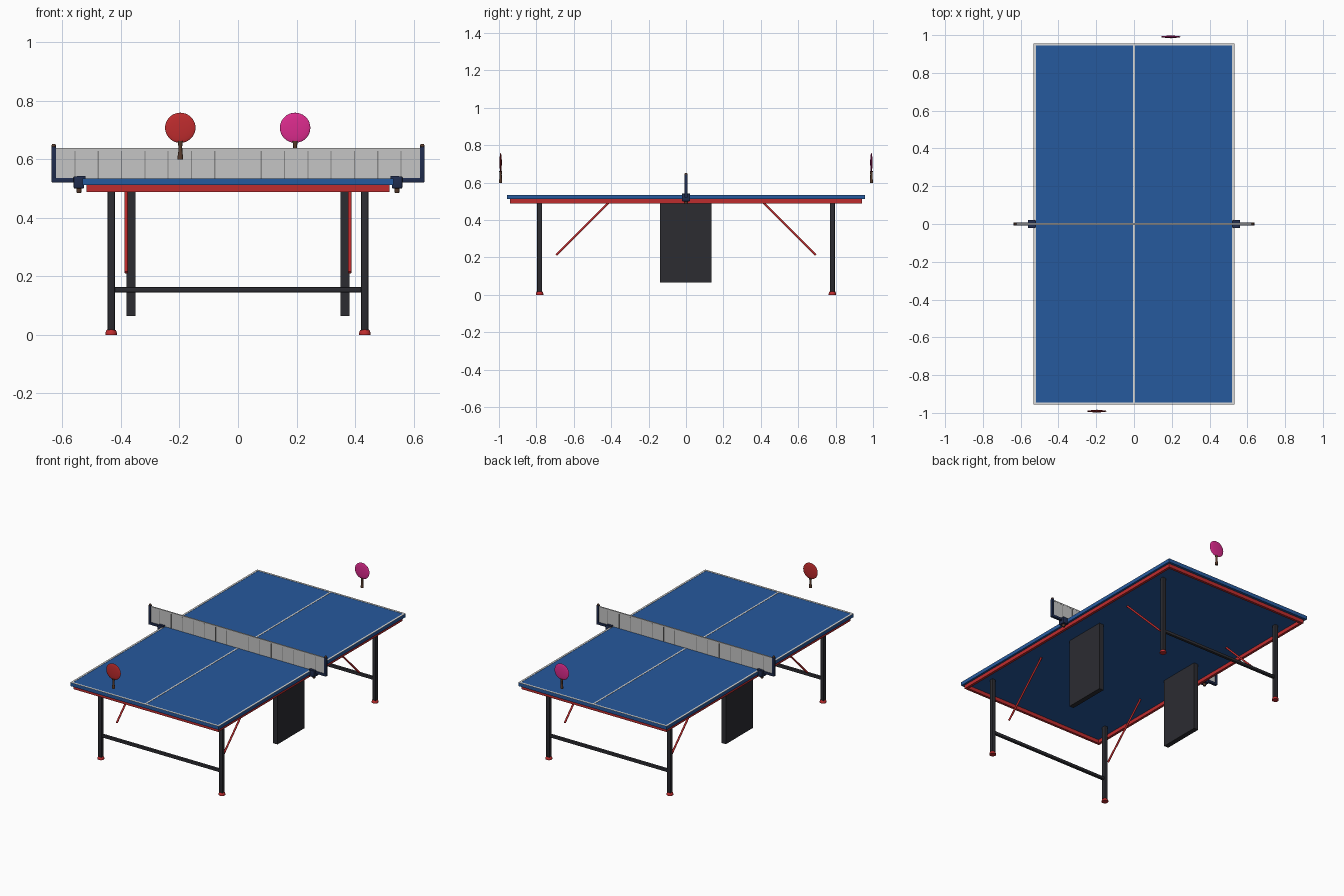
import bpy, bmesh, math
from mathutils import Vector, Matrix

if "Cube" in bpy.data.objects:
    bpy.data.objects.remove(bpy.data.objects["Cube"])


def material(name, rgb):
    m = bpy.data.materials.new(name)
    m.diffuse_color = (*rgb, 1)
    m.use_nodes = True
    m.node_tree.nodes["Principled BSDF"].inputs["Base Color"].default_value = m.diffuse_color
    return m


BLUE = material("table blue", (0.019, 0.10, 0.34))
RED = material("red", (0.52, 0.025, 0.027))
DARK = material("charcoal", (0.025, 0.025, 0.031))
NAVY = material("navy", (0.014, 0.025, 0.075))
NET = material("net grey", (0.56, 0.56, 0.56))
WIRE = material("net cord grey", (0.25, 0.25, 0.25))
WHITE = material("line white", (0.70, 0.70, 0.70))
PINK = material("pink", (0.72, 0.025, 0.27))
BROWN = material("wood brown", (0.10, 0.045, 0.025))


def finish(name, bm, mat, smooth=False):
    me = bpy.data.meshes.new(name)
    bmesh.ops.recalc_face_normals(bm, faces=bm.faces)
    for f in bm.faces:
        f.smooth = smooth
    bm.to_mesh(me)
    bm.free()
    me.materials.append(mat)
    ob = bpy.data.objects.new(name, me)
    bpy.context.scene.collection.objects.link(ob)
    if smooth:
        bpy.context.view_layer.objects.active = ob
        ob.select_set(True)
        bpy.ops.object.shade_smooth_by_angle(angle=math.radians(40))
        ob.select_set(False)
    return ob


def box(name, x, y, z, mat, bevel=0):
    """Box from (min, max) pairs."""
    size = [b - a for a, b in (x, y, z)]
    mid = [(a + b) / 2 for a, b in (x, y, z)]
    bm = bmesh.new()
    bmesh.ops.create_cube(bm, size=1)
    bmesh.ops.scale(bm, vec=size, verts=bm.verts)
    bmesh.ops.translate(bm, vec=mid, verts=bm.verts)
    if bevel:
        bmesh.ops.bevel(bm, geom=bm.edges[:], offset=bevel, segments=2,
                        profile=0.5, affect='EDGES')
    return finish(name, bm, mat, bool(bevel))


def cbox(name, c, s, mat, bevel=0):
    return box(name, *[(a - b / 2, a + b / 2) for a, b in zip(c, s)], mat, bevel)


def lathe(name, loc, profile, mat, n=20, squash=1):
    """Closed solid from (radius, z) rings around a vertical axis."""
    bm = bmesh.new()
    rings = [[bm.verts.new((loc[0] + r * math.cos(2 * math.pi * i / n),
                            loc[1] + squash * r * math.sin(2 * math.pi * i / n),
                            loc[2] + z)) for i in range(n)] for r, z in profile]
    for a, b in zip(rings, rings[1:]):
        for i in range(n):
            bm.faces.new((a[i], a[(i + 1) % n], b[(i + 1) % n], b[i]))
    bm.faces.new(rings[0])
    bm.faces.new(rings[-1])
    return finish(name, bm, mat, True)


def rod(name, p, q, r, mat, n=10):
    p, q = Vector(p), Vector(q)
    d = q - p
    bm = bmesh.new()
    bmesh.ops.create_cone(bm, cap_ends=True, segments=n, radius1=r, radius2=r,
                          depth=d.length,
                          matrix=Matrix.Translation((p + q) / 2)
                          @ d.to_track_quat('Z', 'Y').to_matrix().to_4x4())
    return finish(name, bm, mat, True)


# table top and painted lines
X, Y, TOP = 0.531, 0.956, 0.533
box("table_top", (-X, X), (-Y, Y), (0.511, TOP), BLUE)
L = 0.012
LZ = (TOP - 0.001, TOP + 0.0015)
for s in (-1, 1):
    cx, cy = s * (X - L / 2), s * (Y - L / 2)
    box("side_line", (cx - L / 2, cx + L / 2), (-Y, Y), LZ, WHITE)
    box("end_line", (-X + L, X - L), (cy - L / 2, cy + L / 2), LZ, WHITE)
box("centre_line", (-0.005, 0.005), (-Y + L, Y - L), LZ, WHITE)

# red apron under the top
AX, AY, AW, AZ = 0.518, 0.940, 0.016, (0.488, 0.511)
for s in (-1, 1):
    cx, cy = s * (AX - AW / 2), s * (AY - AW / 2)
    box("side_rail", (cx - AW / 2, cx + AW / 2), (-AY, AY), AZ, RED)
    box("end_rail", (-AX + AW, AX - AW), (cy - AW / 2, cy + AW / 2), AZ, RED)

# legs, feet, braces and cross bars
for sy in (-1, 1):
    y = sy * 0.783
    cbox("cross_bar", (0, y, 0.154), (0.85, 0.018, 0.018), DARK, 0.002)
    for sx in (-1, 1):
        x = sx * 0.433
        cbox("leg", (x, y, 0.262), (0.025, 0.026, 0.498), DARK, 0.004)
        lathe("foot", (x, y, 0),
              [(0.020, 0), (0.020, 0.006), (0.017, 0.015), (0.013, 0.018)], RED)
        rod("brace", (sx * 0.382, sy * 0.395, 0.511),
            (sx * 0.382, sy * 0.694, 0.213), 0.006, RED)

# hanging storage panels, net clamps and posts
for sx in (-1, 1):
    cbox("hanging_panel", (sx * 0.365, -0.002, 0.288), (0.031, 0.276, 0.446), DARK)
    cbox("clamp", (sx * 0.543, 0, 0.5205), (0.036, 0.044, 0.041), NAVY, 0.003)
    cbox("clamp_jaw_top", (sx * 0.535, 0, 0.5385), (0.030, 0.036, 0.008), NAVY)
    cbox("clamp_arm", (sx * 0.585, 0, 0.528), (0.102, 0.018, 0.016), NAVY, 0.003)
    cbox("net_post", (sx * 0.629, 0, 0.582), (0.016, 0.018, 0.122), NAVY, 0.003)
    lathe("post_cap", (sx * 0.629, 0, 0.641),
          [(0.008, 0), (0.008, 0.006), (0.005, 0.010)], BROWN, 12)
    lathe("clamp_knob", (sx * 0.543, 0, 0.485),
          [(0.007, 0), (0.009, 0.003), (0.009, 0.016)], BROWN, 12)

# net with vertical cords
box("net", (-0.622, 0.622), (-0.003, 0.003), (0.534, 0.630), NET)
box("net_tape", (-0.622, 0.622), (-0.004, 0.004), (0.630, 0.638), NET)
for i in range(-7, 8):
    if i:
        cbox("net_cord", (i * 0.0795, 0, 0.581), (0.004, 0.008, 0.094), WIRE)


# rackets at either end
def racket(x, y, mat):
    bm = bmesh.new()
    bmesh.ops.create_uvsphere(bm, u_segments=32, v_segments=18, radius=0.052)
    bmesh.ops.scale(bm, vec=(1, 0.12, 0.99), verts=bm.verts)
    bmesh.ops.translate(bm, vec=(x, y, 0.707), verts=bm.verts)
    finish("racket_blade", bm, mat, True)
    lathe("racket_handle", (x, y, 0.599),
          [(0.009, 0), (0.009, 0.012), (0.007, 0.025), (0.0065, 0.045),
           (0.009, 0.062)], BROWN, 16, 0.9)


racket(-0.197, -0.991, RED)
racket(0.195, 0.991, PINK)
